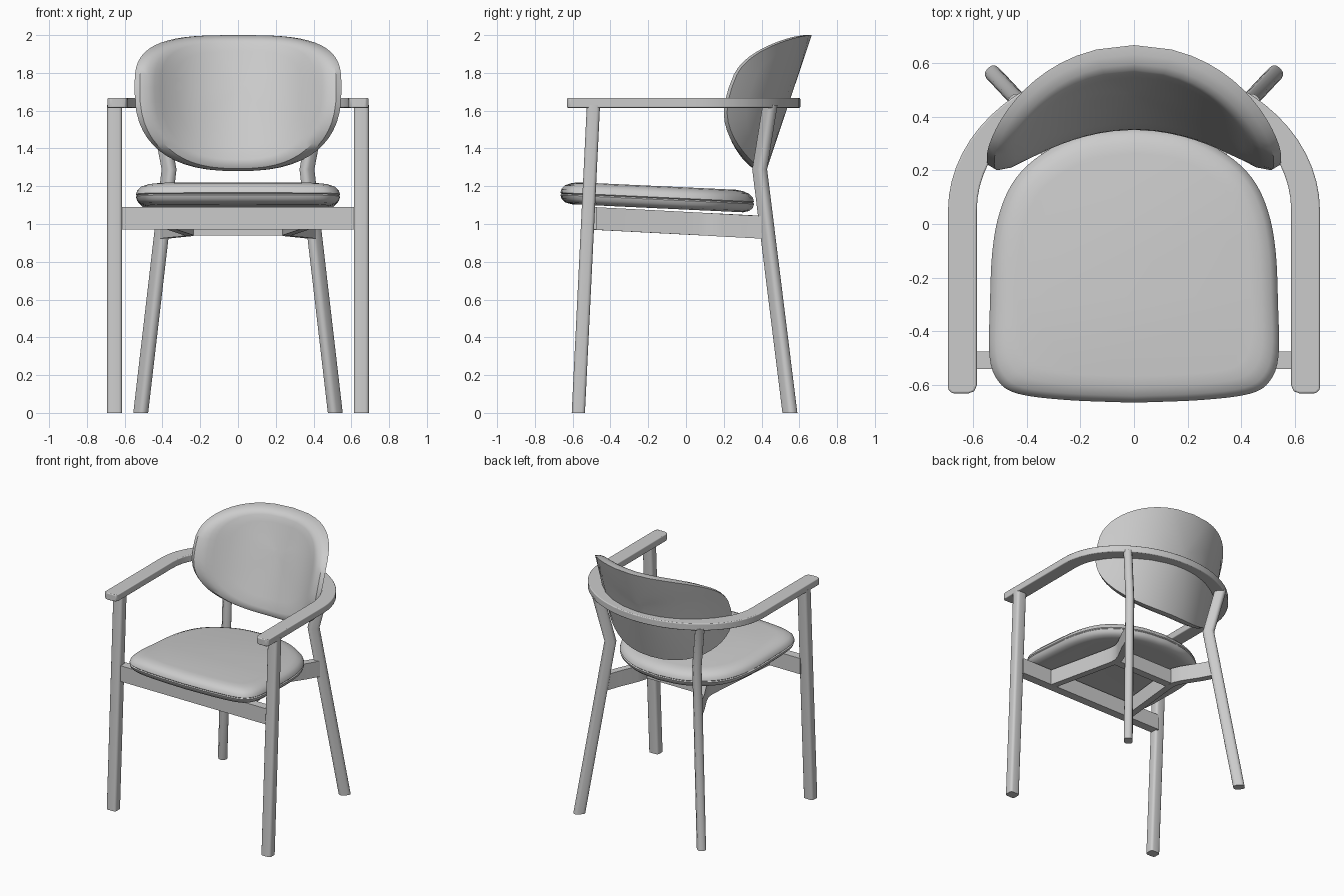
import bpy, bmesh
from math import sin, cos, pi, sqrt, asin, copysign
from mathutils import Vector

if "Cube" in bpy.data.objects:
    bpy.data.objects.remove(bpy.data.objects["Cube"])


def loft(name, rings, mirror=False, angle=0.6, bevel=0):
    """Skin a stack of equal-length rings and cap both ends."""
    bm = bmesh.new()
    vs = [[bm.verts.new(p) for p in r] for r in rings]
    n = len(rings[0])
    for a, b in zip(vs, vs[1:]):
        for i in range(n):
            j = (i + 1) % n
            bm.faces.new((a[i], a[j], b[j], b[i]))
    bm.faces.new(vs[0])
    bm.faces.new(vs[-1])
    bmesh.ops.recalc_face_normals(bm, faces=bm.faces)
    me = bpy.data.meshes.new(name)
    bm.to_mesh(me)
    bm.free()
    ob = bpy.data.objects.new(name, me)
    bpy.context.collection.objects.link(ob)
    if bevel:
        m = ob.modifiers.new("bevel", 'BEVEL')
        m.width, m.segments = bevel, 3
    if mirror:
        ob.modifiers.new("mirror", 'MIRROR')
    bpy.ops.object.select_all(action='DESELECT')
    ob.select_set(True)
    bpy.context.view_layer.objects.active = ob
    bpy.ops.object.shade_smooth_by_angle(angle=angle)
    return ob


def round_rect(w, d, r, seg=3):
    """2D rounded rectangle of size w x d."""
    pts = []
    for k, (sx, sy) in enumerate(((1, 1), (-1, 1), (-1, -1), (1, -1))):
        for i in range(seg + 1):
            a = (k + i / seg) * pi / 2
            pts.append((sx * (w / 2 - r) + r * cos(a), sy * (d / 2 - r) + r * sin(a)))
    return pts


def spline(keys, steps):
    """Catmull-Rom through 2D keys, ends included."""
    k = [Vector(p) for p in keys]
    k = [2 * k[0] - k[1]] + k + [2 * k[-1] - k[-2]]
    out = []
    for i in range(1, len(k) - 2):
        a, b, c, d = k[i - 1:i + 3]
        for s in range(steps):
            t = s / steps
            out.append(0.5 * (2 * b + (c - a) * t + (2 * a - 5 * b + 4 * c - d) * t * t
                              + (3 * b - a - 3 * c + d) * t ** 3))
    return out + [k[-2]]


# front legs, leaning slightly backwards
sec = round_rect(0.08, 0.07, 0.018)
loft("front_leg", [[(0.653 + x, yc + y, z) for x, y in sec]
                   for z, yc in ((0, -0.57), (1.63, -0.49))], mirror=True)

# rear legs, splayed on the diagonal with a bend behind the seat
sec = round_rect(0.082, 0.06, 0.024)
c = sqrt(0.5)
loft("rear_leg", [[(xc + (u - v) * c, yc + (u + v) * c, z) for u, v in sec]
                  for z, xc, yc in ((0, 0.515, 0.55), (1.29, 0.365, 0.39), (1.63, 0.43, 0.445))],
     mirror=True)

# arm bow: U-shaped flat band wrapping round the back
N = 32
outer = [(0.692 * cos(pi * i / N), 0.05 + 0.555 * sin(pi * i / N)) for i in range(N + 1)]
inner = [(0.585 * cos(pi * i / N), 0.05 + 0.465 * sin(pi * i / N)) for i in range(N, -1, -1)]
tip = [(-0.692, -0.615), (-0.677, -0.63), (-0.615, -0.63), (-0.594, -0.622), (-0.585, -0.60)]
bow = outer + tip + inner + [(-x, y) for x, y in reversed(tip)]
loft("arm_bow", [[(x, y, z) for x, y in bow] for z in (1.615, 1.667)], bevel=0.006)

# front rail between the front legs
loft("front_rail", [[(x, y, z) for y, z in ((-0.54, 0.97), (-0.475, 0.97), (-0.475, 1.09), (-0.54, 1.09))]
                    for x in (-0.63, 0.63)])


def rail_z(y):
    return 1.03 - 0.052 * (y + 0.5)


# side rails, angled inwards from the rear legs and then out to the front rail
path = [(0.40, 0.43), (0.35, 0.32), (0.285, 0.20), (0.262, 0.14), (0.26, 0.08), (0.275, -0.02), (0.35, -0.5)]
path = [Vector(p) for p in path]
rings = []
for i, p in enumerate(path):
    t = (path[min(i + 1, len(path) - 1)] - path[max(i - 1, 0)]).normalized()
    n = Vector((-t.y, t.x)) * 0.025
    z = rail_z(p.y)
    rings.append([(p.x + s * n.x, p.y + s * n.y, z + h)
                  for s, h in ((-1, -0.06), (1, -0.06), (1, 0.06), (-1, 0.06))])
loft("side_rail", rings, mirror=True)

# cross bar joining the side rails
z = rail_z(0.1)
loft("cross_bar", [[(x, y, z + h) for y, h in ((0.07, -0.06), (0.13, -0.06), (0.13, 0.05), (0.07, 0.05))]
                   for x in (-0.26, 0.26)])

# seat pad: rounded D outline, tilted down to the rear
half = [(0, -0.665), (0.25, -0.655), (0.43, -0.632), (0.505, -0.585), (0.538, -0.49), (0.536, -0.3),
        (0.527, -0.1), (0.498, 0.05), (0.44, 0.17), (0.34, 0.262), (0.19, 0.335), (0, 0.36)]
half = spline(half, 4)
outline = half + [Vector((-p.x, p.y)) for p in half[-2:0:-1]]
profile = [(0.10, -0.056), (0.06, -0.055), (0.025, -0.045), (0.006, -0.026), (0.0, -0.006), (0.006, 0.0),
           (0.0, 0.006), (0.006, 0.026), (0.025, 0.045), (0.06, 0.057), (0.10, 0.061)]
rings = []
for d, h in profile:
    k = 1 - d / 0.53
    rings.append([(p.x * k, -0.15 + (p.y + 0.15) * k,
                   1.157 - 0.047 * (p.y + 0.6) * k + h) for p in outline])
loft("seat", rings)

# backrest: curved leaning shell with a flat-topped oval outline
R = 0.62


def back_point(a, s, t):
    """Outline angle a, outline scale s, depth t towards the sitter."""
    up = sin(a) > 0
    e = 2 / (3.2 if up else 2.5)
    x = s * 0.548 * copysign(abs(cos(a)) ** e, cos(a))
    z = 1.72 + s * (0.28 if up else 0.44) * copysign(abs(sin(a)) ** e, sin(a))
    th = asin(x / R)
    y = 0.545 + 0.335 * (z - 1.64) - R + (R - t) * cos(th)
    return ((R - t * 0.9) * sin(th), y, z)


shell = [(0.08, 0), (0.3, 0), (0.5, 0), (0.7, 0), (0.87, 0), (1, 0), (1, 0.035), (0.97, 0.068),
         (0.92, 0.086), (0.86, 0.092), (0.7, 0.092), (0.5, 0.092), (0.3, 0.092), (0.08, 0.092)]
loft("backrest", [[back_point(2 * pi * i / 56, s, t) for i in range(56)] for s, t in shell])
